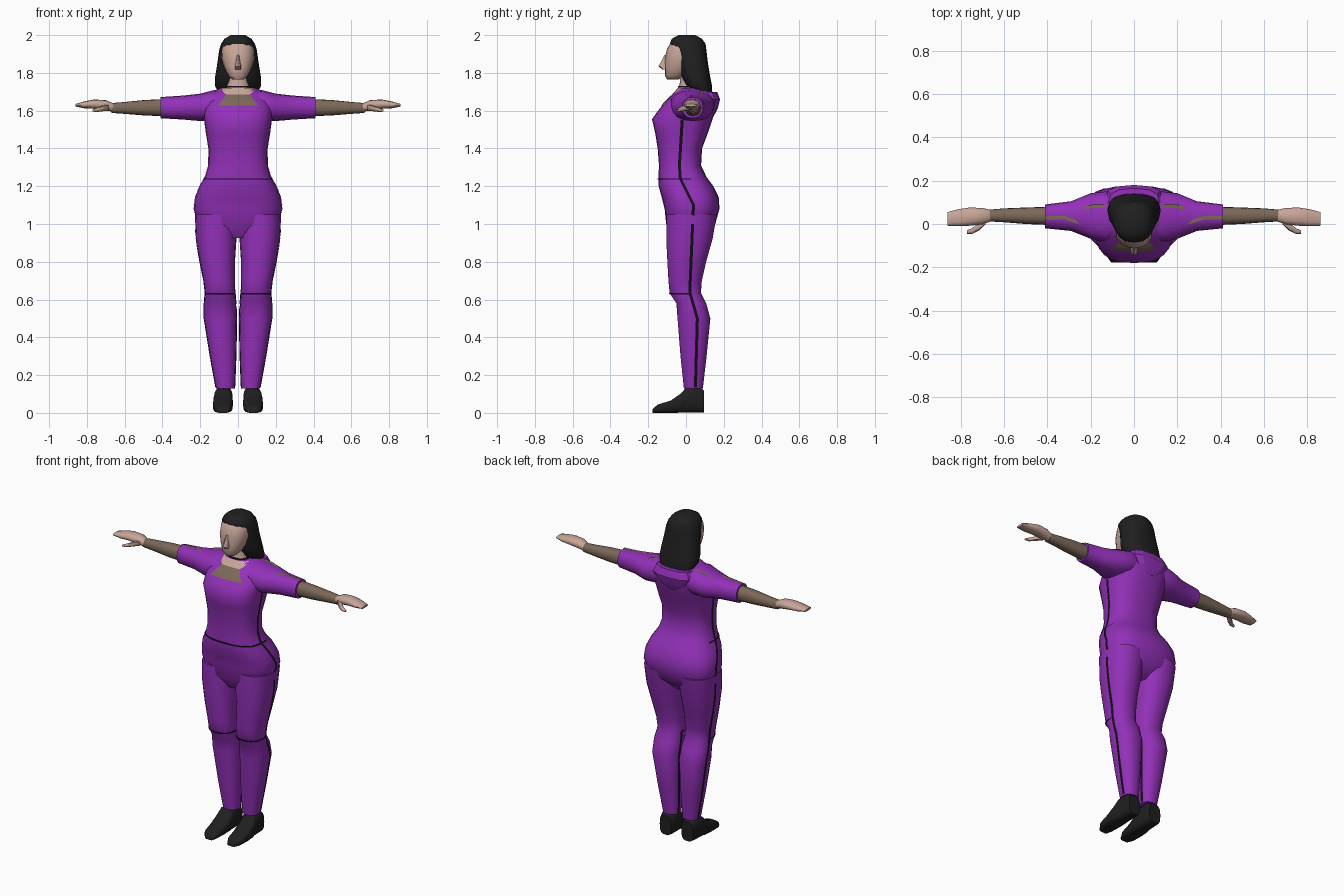
import bpy, bmesh
from math import cos, sin, pi
from mathutils import Vector

cube = bpy.data.objects.get("Cube")
if cube:
    bpy.data.objects.remove(cube, do_unlink=True)


def material(name, rgb):
    m = bpy.data.materials.new(name)
    m.use_nodes = True
    m.diffuse_color = (*rgb, 1)
    bsdf = m.node_tree.nodes["Principled BSDF"]
    bsdf.inputs["Base Color"].default_value = (*rgb, 1)
    bsdf.inputs["Roughness"].default_value = 0.9
    return m


PURPLE = material("purple cloth", (.29, .03, .48))
SKIN = material("skin", (.58, .38, .32))
BROWN = material("brown undershirt", (.2, .14, .1))
BLACK = material("black hair and shoes", (.014, .014, .014))
SEAM = material("dark seam", (.008, .004, .012))


def finish(name, bm, mat, angle):
    mesh = bpy.data.meshes.new(name)
    bm.to_mesh(mesh)
    bm.free()
    mesh.materials.append(mat)
    ob = bpy.data.objects.new(name, mesh)
    bpy.context.collection.objects.link(ob)
    bpy.ops.object.select_all(action='DESELECT')
    ob.select_set(True)
    bpy.context.view_layer.objects.active = ob
    if angle:
        bpy.ops.object.shade_smooth_by_angle(angle=angle)


def place(axis, t, a, b):
    return {"x": (t, a, b), "y": (a, t, b), "z": (a, b, t)}[axis]


def loft(name, axis, rings, mat, p=2.3, n=16, side=1, angle=.9):
    """Skin rounded sections (position, a_min, a_max, b_min, b_max) along an axis."""
    bm = bmesh.new()
    loops = []
    for t, a0, a1, b0, b1 in rings:
        loop = []
        for i in range(n):
            c, s = cos(2 * pi * i / n), sin(2 * pi * i / n)
            u = abs(c) ** (2 / p) * (1 if c > 0 else -1)
            v = abs(s) ** (2 / p) * (1 if s > 0 else -1)
            x, y, z = place(axis, t, (a0 + a1 + u * (a1 - a0)) / 2, (b0 + b1 + v * (b1 - b0)) / 2)
            loop.append(bm.verts.new((x * side, y, z)))
        loops.append(loop)
    for lo, hi in zip(loops, loops[1:]):
        for i in range(n):
            j = (i + 1) % n
            bm.faces.new((lo[i], lo[j], hi[j], hi[i]))
    bm.faces.new(loops[0])
    bm.faces.new(loops[-1])
    bmesh.ops.recalc_face_normals(bm, faces=bm.faces)
    finish(name, bm, mat, angle)


def pair(name, *args, **kw):
    for label, side in (("left_", 1), ("right_", -1)):
        loft(label + name, *args, side=side, **kw)


def section(rings, t):
    """Interpolate a section between rings."""
    for r, q in zip(rings, rings[1:]):
        if r[0] <= t <= q[0]:
            f = (t - r[0]) / (q[0] - r[0])
            return [u + f * (v - u) for u, v in zip(r, q)]
    return rings[-1] if t > rings[-1][0] else rings[0]


def bulge(value, lo, hi, p):
    u = min(1, abs((2 * value - lo - hi) / (hi - lo)))
    return (1 - u ** p) ** (1 / p)


def sheet(name, rows, mat, out):
    """Thin painted detail from rows of points, facing outwards."""
    bm = bmesh.new()
    grid = [[bm.verts.new(q) for q in row] for row in rows]
    for r, s in zip(grid, grid[1:]):
        for i in range(len(r) - 1):
            bm.faces.new((r[i], r[i + 1], s[i + 1], s[i]))
    bm.normal_update()
    if sum(f.normal.dot(Vector(out)) for f in bm.faces) < 0:
        bmesh.ops.reverse_faces(bm, faces=bm.faces)
    finish(name, bm, mat, 0)


def stripe(name, rings, p, path, end=1):
    """Seam running down the outer (end=1) or inner (end=-1) side."""
    for label, side in (("left_", 1), ("right_", -1)):
        rows = []
        for (z0, y0), (z1, y1) in zip(path, path[1:]):
            for k in range(7):
                z, y = z0 + (z1 - z0) * k / 6, y0 + (y1 - y0) * k / 6
                _, a0, a1, b0, b1 = section(rings, z)
                row = []
                for w in (y - .008, y + .008):
                    x = (a0 + a1) / 2 + end * ((a1 - a0) / 2 * bulge(w, b0, b1, p) + .002)
                    row.append((side * x, w, z))
                rows.append(row)
        sheet(label + name, rows, SEAM, (side * end, 0, 0))


def chest_patch(name, rows, mat):
    points = []
    for z, half in rows:
        _, a0, a1, b0, b1 = section(TORSO, z)
        xs = [half * (k / 5 - 1) for k in range(11)]
        points.append([(x, (b0 + b1) / 2 - (b1 - b0) / 2 * bulge(x, a0, a1, 2.6) - .004, z) for x in xs])
    sheet(name, points, mat, (0, -1, 0))


# Torso and hips
TORSO = [(z, -w, w, f, b) for z, w, f, b in (
    (.925, .07, -.06, .08), (1.0, .212, -.105, .155), (1.08, .235, -.113, .177),
    (1.14, .228, -.128, .174), (1.2, .205, -.145, .145), (1.25, .175, -.146, .108),
    (1.31, .158, -.143, .08), (1.4, .157, -.15, .085), (1.48, .17, -.163, .115),
    (1.555, .18, -.18, .14), (1.6, .185, -.148, .155), (1.65, .185, -.108, .16),
    (1.69, .15, -.065, .15), (1.72, .095, -.04, .12))]
loft("jumpsuit_torso", "z", TORSO, PURPLE, p=2.6, n=24)

# Trouser legs
LEG = [(.13, .017, .117, -.012, .09), (.3, .01, .148, -.03, .11), (.5, .006, .18, -.046, .13),
       (.58, .01, .18, -.052, .108), (.635, .014, .175, -.088, .08), (.7, .016, .183, -.094, .085),
       (.8, .016, .203, -.1, .108), (.92, .008, .223, -.106, .142), (1.05, .005, .228, -.105, .165)]
pair("trouser_leg", "z", LEG, PURPLE, n=18)

# Seams on sides, knees and waist
stripe("torso_side_seam", TORSO, 2.6, ((1.02, .035), (1.1, .04), (1.24, -.03), (1.31, -.035), (1.55, -.02)))
LEG_SEAM = ((.135, .05), (.5, .06), (.64, .02), (1.0, .035))
stripe("outer_leg_seam", LEG, 2.3, LEG_SEAM)
stripe("inner_leg_seam", LEG, 2.3, LEG_SEAM[:3], end=-1)


def front_seam(rings, z):
    return [(h, a0 - .001, a1 + .001, b0 - .004, b1 - .006)
            for h, a0, a1, b0, b1 in (section(rings, z), section(rings, z + .007))]


pair("knee_seam", "z", front_seam(LEG, .628), SEAM, n=18)
loft("waist_seam", "z", front_seam(TORSO, 1.235), SEAM, p=2.6, n=24)

# Shoes
SHOE = [(-.178, .05, .105, 0, .02), (-.15, .036, .125, 0, .044), (-.08, .028, .133, 0, .066),
        (-.025, .026, .132, 0, .105), (.0, .028, .126, 0, .135), (.07, .028, .122, 0, .138),
        (.095, .035, .115, 0, .12)]
pair("shoe", "y", SHOE, BLACK, p=3.2, n=14)

# Sleeves, arms, hands
pair("sleeve", "x", [(.06, -.05, .14, 1.57, 1.715), (.13, -.085, .15, 1.55, 1.708),
                     (.2, -.068, .142, 1.545, 1.69), (.29, -.032, .105, 1.553, 1.68),
                     (.41, -.02, .09, 1.56, 1.672)], PURPLE)
pair("forearm", "x", [(.38, -.005, .08, 1.57, 1.662), (.5, .0, .076, 1.575, 1.656),
                      (.6, .008, .072, 1.583, 1.646), (.67, .012, .066, 1.588, 1.64)], BROWN)
pair("hand", "x", [(.655, .014, .064, 1.592, 1.636), (.7, -.002, .074, 1.602, 1.656),
                   (.76, -.008, .076, 1.61, 1.659), (.81, -.01, .068, 1.612, 1.65),
                   (.86, -.008, .055, 1.622, 1.636)], SKIN, n=12)
pair("thumb", "x", [(.685, .0, .03, 1.6, 1.635), (.715, -.03, .01, 1.597, 1.627),
                    (.745, -.045, -.018, 1.593, 1.615), (.77, -.046, -.03, 1.595, 1.605)], SKIN, n=8)

# Open slits on top of the sleeves
for label, side in (("left_", 1), ("right_", -1)):
    for part, path in (("front_slit", ((.23, .0, 1.679), (.32, .028, 1.681), (.41, .03, 1.676))),
                       ("back_slit", ((.13, .08, 1.707), (.18, .085, 1.695), (.225, .075, 1.685)))):
        rows = [[(side * x, y - .008, z), (side * x, y + .008, z)] for x, y, z in path]
        sheet(label + part, rows, BROWN, (0, 0, 1))

# Neckline and folded back collar
chest_patch("neckline_undershirt", ((1.628, .107), (1.65, .088), (1.685, .062)), BROWN)
chest_patch("neckline_skin", ((1.685, .062), (1.7, .08), (1.72, .085)), SKIN)
loft("back_collar_fold", "z", [(1.57, -.05, .05, .09, .146), (1.61, -.1, .1, .07, .168),
                               (1.66, -.135, .135, .05, .18), (1.7, -.12, .12, .03, .165)],
     PURPLE, p=2.6, n=12, angle=.3)

# Neck, choker and head
loft("neck", "z", [(1.68, -.085, .085, -.045, .09), (1.725, -.062, .062, -.038, .07),
                   (1.75, -.054, .054, -.032, .06), (1.82, -.054, .054, -.035, .06)], SKIN)
loft("choker", "z", [(1.722, -.066, .066, -.042, .07), (1.73, -.064, .064, -.041, .07)], SEAM)
loft("head", "z", [(z, -w, w, f, b) for z, w, f, b in (
    (1.765, .03, -.1, -.04), (1.785, .052, -.112, .0), (1.83, .074, -.112, .04),
    (1.88, .087, -.112, .07), (1.93, .086, -.1, .08), (1.96, .072, -.08, .07),
    (1.985, .045, -.04, .05))], SKIN)
loft("nose", "z", [(1.818, -.016, .016, -.125, -.09), (1.835, -.017, .017, -.146, -.09),
                   (1.86, -.011, .011, -.131, -.09), (1.895, -.007, .007, -.113, -.09)], SKIN, n=8)

# Long hair
loft("hair", "z", [(z, -w, w, f, b) for z, w, f, b in (
    (1.68, .095, .07, .138), (1.73, .122, .0, .138), (1.78, .121, -.026, .128),
    (1.86, .108, -.045, .115), (1.92, .1, -.065, .108), (1.953, .09, -.086, .104),
    (1.98, .072, -.076, .085), (2.0, .038, -.04, .05))], BLACK, p=2.4)
